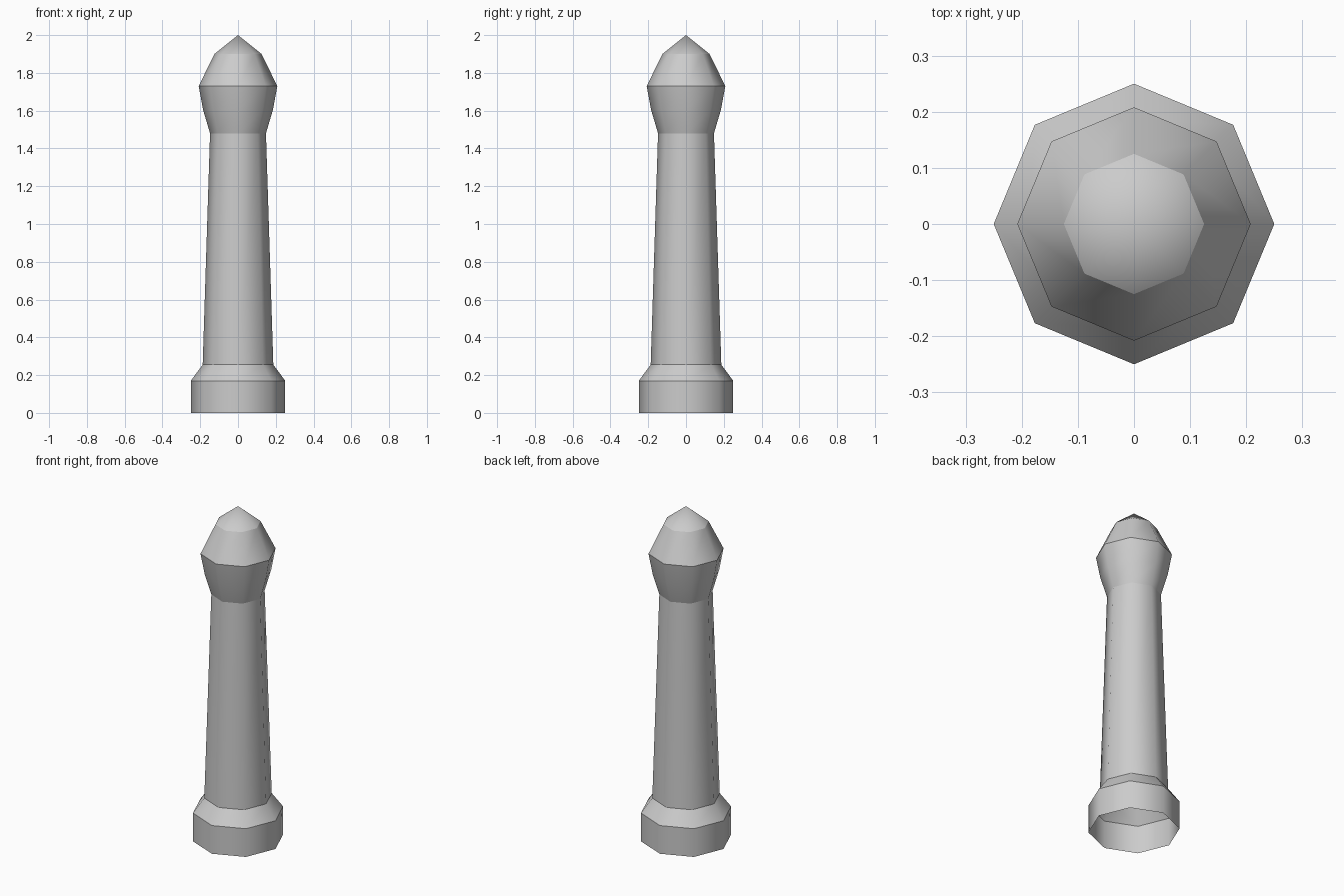
import bpy, bmesh, math

cube = bpy.data.objects.get("Cube")
if cube:
    bpy.data.objects.remove(cube, do_unlink=True)

SIDES = 8

stone = bpy.data.materials.new("grey stone")
stone.use_nodes = True
grey = (0.6, 0.6, 0.6, 1)
stone.diffuse_color = grey
stone.node_tree.nodes["Principled BSDF"].inputs["Base Color"].default_value = grey


def turned(name, profile, sharp_rings=()):
    """Octagonal open shell from (radius, height) points; radius 0 makes a tip."""
    bm = bmesh.new()
    rings = []
    for radius, z in profile:
        count = SIDES if radius else 1
        rings.append([bm.verts.new((radius * math.cos(math.tau * i / SIDES),
                                    radius * math.sin(math.tau * i / SIDES), z))
                      for i in range(count)])
    for low, high in zip(rings, rings[1:]):
        for i in range(SIDES):
            j = (i + 1) % SIDES
            if len(high) == 1:
                bm.faces.new((low[i], low[j], high[0]))
            else:
                bm.faces.new((low[i], low[j], high[j], high[i]))
    # Soft around the post, crisp at the chosen rings
    for face in bm.faces:
        face.smooth = True
    for k in sharp_rings:
        for i in range(SIDES):
            bm.edges.get((rings[k][i], rings[k][(i + 1) % SIDES])).smooth = False
    mesh = bpy.data.meshes.new(name)
    bm.to_mesh(mesh)
    bm.free()
    mesh.materials.append(stone)
    obj = bpy.data.objects.new(name, mesh)
    bpy.context.collection.objects.link(obj)
    return obj


# Hollow foot with a sloped shoulder
turned("base", [(0.25, 0), (0.25, 0.17), (0.187, 0.255)], [1])

# Tapering post
turned("shaft", [(0.187, 0.255), (0.148, 1.48)])

# Flared head, domed cap and pointed tip
turned("head", [(0.148, 1.48), (0.185, 1.605), (0.208, 1.73),
                (0.125, 1.9), (0, 2)], [2, 3])
